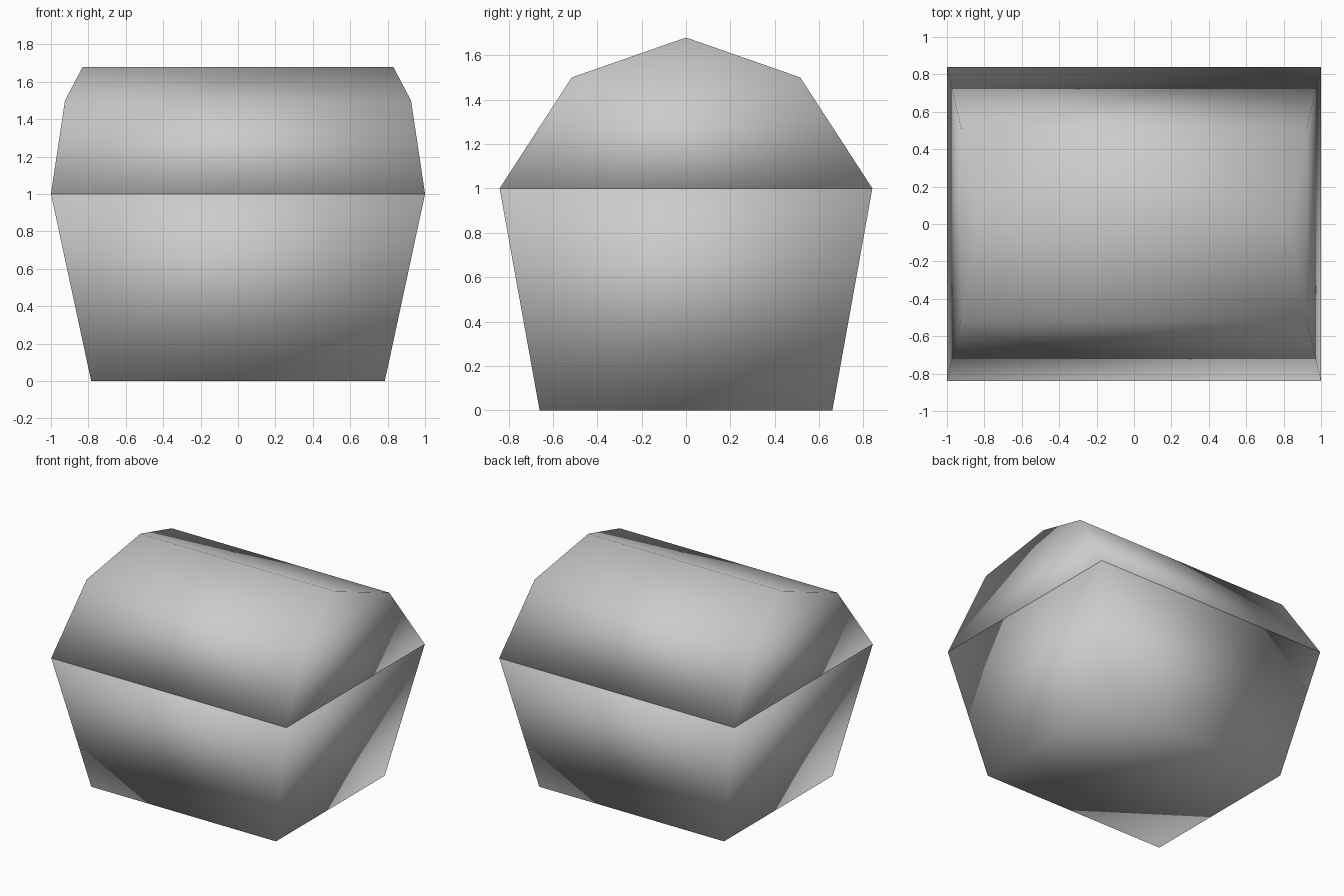
import bpy
import bmesh

cube = bpy.data.objects.get("Cube")
if cube:
    bpy.data.objects.remove(cube, do_unlink=True)

# One plain grey for the whole chest
GREY = (0.6, 0.6, 0.6, 1.0)
grey = bpy.data.materials.new("light grey")
grey.use_nodes = True
grey.diffuse_color = GREY
grey.node_tree.nodes["Principled BSDF"].inputs["Base Color"].default_value = GREY


def finish(name, bm):
    """Turn a bmesh into a fully smooth-shaded object."""
    bmesh.ops.recalc_face_normals(bm, faces=bm.faces)
    mesh = bpy.data.meshes.new(name)
    bm.to_mesh(mesh)
    bm.free()
    mesh.shade_smooth()
    mesh.materials.append(grey)
    obj = bpy.data.objects.new(name, mesh)
    bpy.context.collection.objects.link(obj)


# Chest base: a closed box narrowing towards the floor
bm = bmesh.new()
bmesh.ops.create_cube(bm, size=2)
for v in bm.verts:
    top = v.co.z > 0
    v.co.x *= 1.0 if top else 0.785
    v.co.y *= 0.84 if top else 0.66
    v.co.z = 1.0 if top else 0.0
finish("chest_base", bm)

# Chest lid: closed arched profile, each point as (half width, y, z)
profile = [(1.0, -0.84, 1.0), (0.925, -0.515, 1.5), (0.83, 0.0, 1.68),
           (0.925, 0.515, 1.5), (1.0, 0.84, 1.0)]
bm = bmesh.new()
left, right = [[bm.verts.new((side * x, y, z)) for x, y, z in profile]
               for side in (1, -1)]
for i in range(len(profile)):
    j = (i + 1) % len(profile)
    bm.faces.new((left[i], left[j], right[j], right[i]))
# Each end is a sloping panel with a gable above it
for end in (left, right):
    bm.faces.new((end[0], end[1], end[3], end[4]))
    bm.faces.new(end[1:4])
finish("chest_lid", bm)
